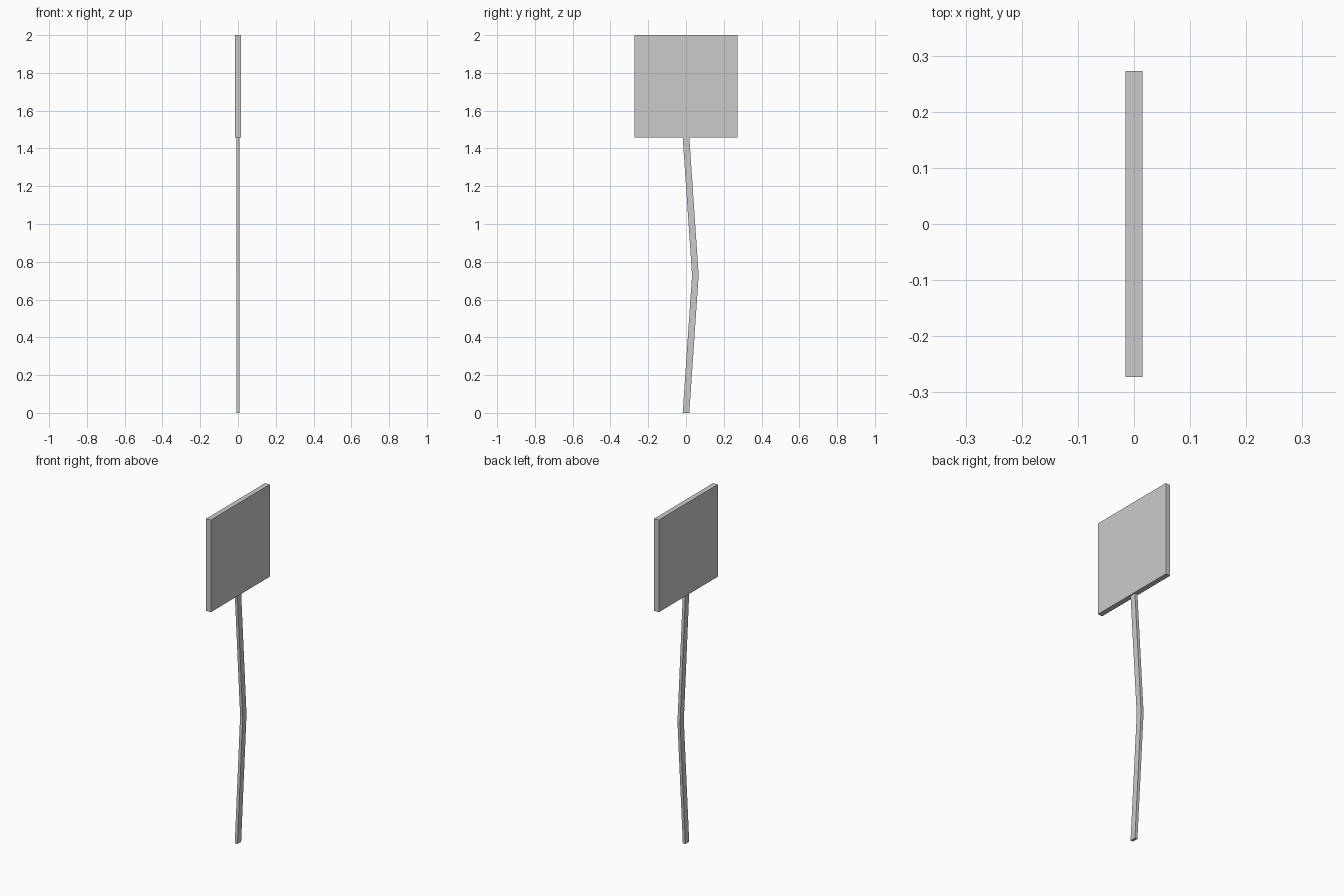
import bpy, bmesh

if "Cube" in bpy.data.objects:
    bpy.data.objects.remove(bpy.data.objects["Cube"])


def mesh_object(name, bm):
    bmesh.ops.recalc_face_normals(bm, faces=bm.faces)
    mesh = bpy.data.meshes.new(name)
    bm.to_mesh(mesh)
    bm.free()
    obj = bpy.data.objects.new(name, mesh)
    bpy.context.collection.objects.link(obj)
    return obj


def loft(name, sections):
    """Join rectangular sections (y, z, half_x, half_y) into a capped solid."""
    bm = bmesh.new()
    rings = [[bm.verts.new((sx * hx, y + sy * hy, z))
              for sx, sy in ((-1, -1), (1, -1), (1, 1), (-1, 1))]
             for y, z, hx, hy in sections]
    for a, b in zip(rings, rings[1:]):
        for i in range(4):
            j = (i + 1) % 4
            bm.faces.new((a[i], a[j], b[j], b[i]))
    bm.faces.new(rings[0])
    bm.faces.new(rings[-1])
    return mesh_object(name, bm)


BOARD_Z = 1.459

# Bent post: two straight lengths meeting at a kink halfway up
loft("bent_post", [(0, 0, 0.0085, 0.0175),
                   (0.0495, BOARD_Z / 2, 0.0085, 0.0175),
                   (0, BOARD_Z, 0.0085, 0.0175)])

# Square sign board on top
loft("sign_board", [(0, BOARD_Z, 0.015, 0.273),
                    (0, 2.0, 0.015, 0.273)])
